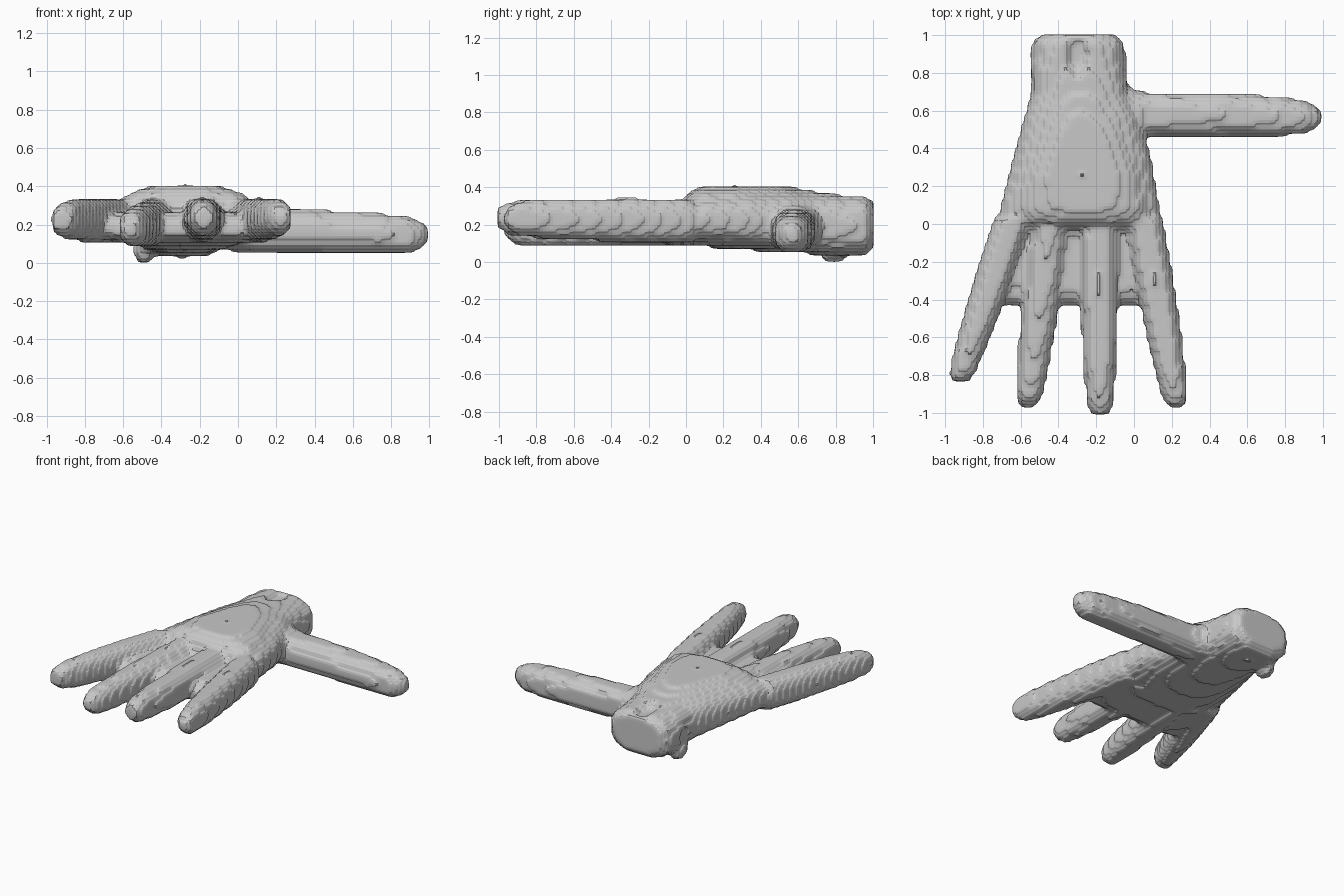
import bpy, bmesh, math
from mathutils import Vector

cube = bpy.data.objects.get("Cube")
if cube:
    bpy.data.objects.remove(cube)

grey = bpy.data.materials.new("light grey")
grey.use_nodes = True
colour = (0.58, 0.58, 0.58, 1)
grey.diffuse_color = colour
grey.node_tree.nodes["Principled BSDF"].inputs["Base Color"].default_value = colour


def make_object(name, bm):
    bmesh.ops.recalc_face_normals(bm, faces=bm.faces[:])
    mesh = bpy.data.meshes.new(name)
    bm.to_mesh(mesh)
    bm.free()
    mesh.materials.append(grey)
    obj = bpy.data.objects.new(name, mesh)
    bpy.context.collection.objects.link(obj)
    return obj


def loft(bm, sections, along="y", power=2.5, sides=32):
    """Skin rounded sections given as (centre, half width, half height)."""
    rings = []
    for centre, width, height in sections:
        ring = []
        for i in range(sides):
            a = math.tau * i / sides
            c, s = math.cos(a), math.sin(a)
            u = math.copysign(abs(c) ** (2 / power), c) * width
            v = math.copysign(abs(s) ** (2 / power), s) * height
            offset = Vector((u, 0, v)) if along == "y" else Vector((0, u, v))
            ring.append(bm.verts.new(Vector(centre) + offset))
        rings.append(ring)
    for a, b in zip(rings, rings[1:]):
        for i in range(sides):
            j = (i + 1) % sides
            bm.faces.new((a[i], a[j], b[j], b[i]))
    bm.faces.new(rings[0])
    bm.faces.new(rings[-1])


def ellipsoid(bm, centre, size):
    made = bmesh.ops.create_uvsphere(bm, u_segments=24, v_segments=16, radius=1)
    bmesh.ops.scale(bm, verts=made["verts"], vec=size)
    bmesh.ops.translate(bm, verts=made["verts"], vec=centre)


hand = bmesh.new()

# Wrist and palm: y, left edge, right edge, bottom, top
palm = [(1.005, -.48, -.11, .08, .32), (.965, -.54, -.05, .035, .35),
        (.84, -.547, -.043, .025, .36), (.7, -.54, -.03, .04, .37),
        (.55, -.585, .035, .052, .38), (.35, -.64, .09, .062, .38),
        (.12, -.7, .13, .08, .375), (.03, -.72, .145, .088, .35),
        (-.04, -.73, .15, .095, .28)]
loft(hand, [(((l + r) / 2, y, (b + t) / 2), (r - l) / 2, (t - b) / 2)
            for y, l, r, b, t in palm], power=2.7)

# Raised back of the hand
loft(hand, [((-.28, .82, .3), .1, .05), ((-.28, .62, .3), .17, .092),
            ((-.275, .48, .3), .23, .104), ((-.27, .25, .3), .31, .112),
            ((-.27, .08, .3), .335, .102), ((-.27, .02, .29), .33, .085),
            ((-.27, -.02, .27), .3, .05)])

# Webbing between the fingers
loft(hand, [((-.285, 0, .18), .42, .09), ((-.295, -.25, .185), .45, .08),
            ((-.3, -.37, .185), .47, .07), ((-.3, -.425, .18), .47, .035)], power=4)

# Fingers: knuckle, tip
fingers = [((-.64, .03, .22), (-.925, -.835, .225)),
           ((-.44, .03, .215), (-.56, -.965, .175)),
           ((-.185, .03, .22), (-.18, -1.01, .235)),
           ((.05, .03, .22), (.225, -.965, .235))]
girth = [(0, .102, .118), (.3, .102, .118), (.6, .094, .112),
         (.82, .081, .102), (.94, .07, .087), (1, .048, .05)]
for knuckle, tip in fingers:
    loft(hand, [(Vector(knuckle).lerp(Vector(tip), t), w, h) for t, w, h in girth],
         power=2.3)

# Thumb
loft(hand, [((-.12, .58, .18), .125, .115), ((.05, .58, .172), .118, .115),
            ((.45, .58, .162), .116, .112), ((.75, .57, .152), .106, .105),
            ((.9, .565, .145), .09, .095), ((.985, .565, .145), .045, .055)],
     along="x", power=2.3)
loft(hand, [((-.15, .58, .19), .18, .13), ((.03, .57, .18), .135, .115),
            ((.09, .58, .175), .105, .105)], along="x")

# Small nub beneath the wrist
ellipsoid(hand, (-.49, .79, .065), (.055, .08, .075))
hand = make_object("hand", hand)

# Hollows at the top and side of the wrist
hollows = bmesh.new()
ellipsoid(hollows, (-.3, .9, .37), (.07, .12, .06))
ellipsoid(hollows, (-.56, .79, .18), (.04, .06, .06))
hollows = make_object("wrist_hollow_cutter", hollows)
hollows.hide_render = True
hollows.hide_set(True)

# Fuse the parts, carve the hollows and give the surface its softened steps
fuse = hand.modifiers.new("fuse", "REMESH")
fuse.mode = "VOXEL"
fuse.voxel_size = 0.015
carve = hand.modifiers.new("carve", "BOOLEAN")
carve.operation = "DIFFERENCE"
carve.object = hollows
steps = hand.modifiers.new("steps", "REMESH")
steps.mode = "BLOCKS"
steps.octree_depth = 7
steps.scale = 0.9
soften = hand.modifiers.new("soften", "SMOOTH")
soften.factor = 0.5
soften.iterations = 8
